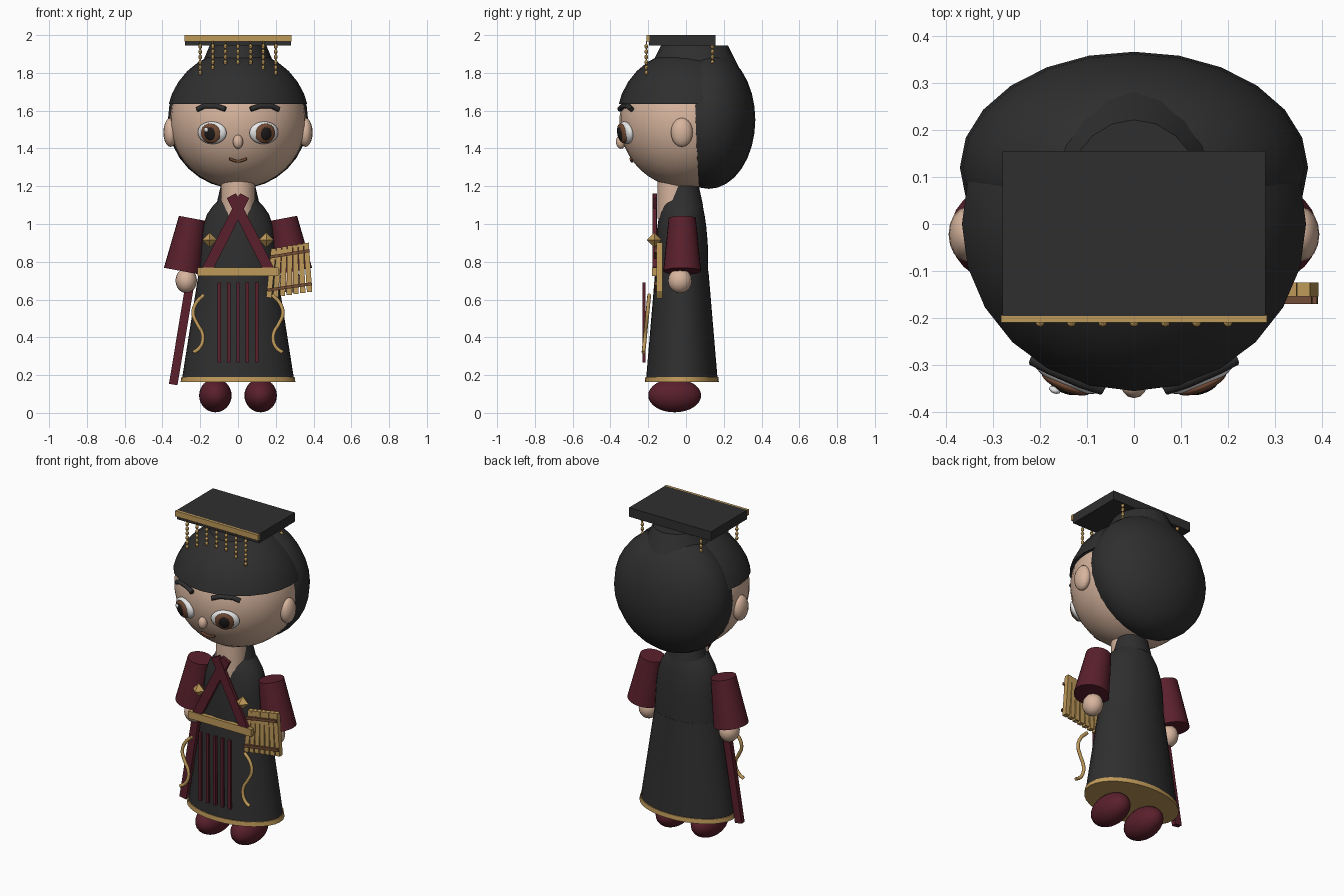
import bpy, bmesh, math
from mathutils import Vector, Matrix

if "Cube" in bpy.data.objects:
    bpy.data.objects.remove(bpy.data.objects["Cube"])


def mat(name, rgb):
    m = bpy.data.materials.new(name)
    m.diffuse_color = (*rgb, 1)
    m.use_nodes = True
    m.node_tree.nodes["Principled BSDF"].inputs["Base Color"].default_value = m.diffuse_color
    return m


BLACK = mat("black", (0.028, 0.028, 0.028))
MAROON = mat("maroon", (0.10, 0.014, 0.025))
GOLD = mat("gold", (0.52, 0.32, 0.10))
SKIN = mat("skin", (0.68, 0.46, 0.34))
WHITE = mat("white", (0.8, 0.8, 0.8))
BROWN = mat("brown", (0.17, 0.07, 0.035))
PUPIL = mat("pupil", (0.012, 0.01, 0.01))


def finish(bm, name, m, smooth=True):
    bmesh.ops.recalc_face_normals(bm, faces=bm.faces)
    me = bpy.data.meshes.new(name)
    bm.to_mesh(me)
    bm.free()
    me.materials.append(m)
    ob = bpy.data.objects.new(name, me)
    bpy.context.collection.objects.link(ob)
    if smooth:
        bpy.ops.object.select_all(action='DESELECT')
        ob.select_set(True)
        bpy.context.view_layer.objects.active = ob
        bpy.ops.object.shade_smooth_by_angle(angle=math.radians(40))
    return ob


def cut(bm, co, no):
    """Remove everything on the side the normal points to and close the hole."""
    r = bmesh.ops.bisect_plane(bm, geom=bm.verts[:] + bm.edges[:] + bm.faces[:],
                               plane_co=co, plane_no=no, clear_outer=True)
    edges = [e for e in r['geom_cut'] if isinstance(e, bmesh.types.BMEdge)]
    bmesh.ops.holes_fill(bm, edges=edges)


def ball(name, c, r, m, rot=Matrix(), seg=24, cuts=()):
    bm = bmesh.new()
    mx = Matrix.Translation(c) @ rot @ Matrix.Diagonal((*r, 1))
    bmesh.ops.create_uvsphere(bm, u_segments=seg, v_segments=max(6, seg * 2 // 3), radius=1, matrix=mx)
    for co, no in cuts:
        cut(bm, co, no)
    return finish(bm, name, m)


def box(name, c, size, m, tilt=0):
    bm = bmesh.new()
    mx = Matrix.Translation(c) @ Matrix.Rotation(tilt, 4, 'Y') @ Matrix.Diagonal((*size, 1))
    bmesh.ops.create_cube(bm, size=1, matrix=mx)
    return finish(bm, name, m, False)


def bar(name, a, b, w, d, m):
    """Flat bar between two points in an xz plane."""
    a, b = Vector(a), Vector(b)
    v = b - a
    return box(name, (a + b) / 2, (w, d, v.length), m, math.atan2(v.x, v.z))


def loft(name, rings, m, seg=32, cuts=()):
    """Closed stack of elliptical rings (cx, cy, z, rx, ry)."""
    bm = bmesh.new()
    loops = []
    for cx, cy, z, rx, ry in rings:
        loops.append([bm.verts.new((cx + rx * math.cos(2 * math.pi * i / seg),
                                    cy + ry * math.sin(2 * math.pi * i / seg), z)) for i in range(seg)])
    for p, q in zip(loops, loops[1:]):
        for i in range(seg):
            j = (i + 1) % seg
            bm.faces.new((p[i], p[j], q[j], q[i]))
    bm.faces.new(loops[0])
    bm.faces.new(loops[-1])
    for co, no in cuts:
        cut(bm, co, no)
    return finish(bm, name, m)


def tube(name, pts, r, m, smooth_path=True):
    cu = bpy.data.curves.new(name, 'CURVE')
    cu.dimensions = '3D'
    cu.bevel_depth = r
    cu.bevel_resolution = 2
    cu.use_fill_caps = True
    cu.resolution_u = 5
    s = cu.splines.new('BEZIER' if smooth_path else 'POLY')
    if smooth_path:
        s.bezier_points.add(len(pts) - 1)
        for bp, p in zip(s.bezier_points, pts):
            bp.co = p
            bp.handle_left_type = bp.handle_right_type = 'AUTO'
    else:
        s.points.add(len(pts) - 1)
        for sp, p in zip(s.points, pts):
            sp.co = (*p, 1)
    cu.materials.append(m)
    ob = bpy.data.objects.new(name, cu)
    bpy.context.collection.objects.link(ob)
    return ob


# Head, with a helper that finds points on the face
HC, HR = Vector((0, 0, 1.545)), Vector((0.36, 0.352, 0.355))
ball("head", HC, HR, SKIN, seg=32)


def on_face(x, z, out=0.0):
    y = -HR.y * math.sqrt(1 - (x / HR.x) ** 2 - ((z - HC.z) / HR.z) ** 2)
    n = Vector((x / HR.x ** 2, y / HR.y ** 2, (z - HC.z) / HR.z ** 2)).normalized()
    return Vector((x, y, z)) + n * out, n


# Hair: front cap and rounded back
ball("hair_cap", (0, 0, 1.545), (0.379, 0.368, 0.375), BLACK,
     cuts=[((0, 0, 1.635), (0, 0, -1)), ((0, 0.11, 0), (0, 1, 0))])
ball("hair_back", (0, 0.12, 1.552), (0.371, 0.247, 0.366), BLACK,
     cuts=[((0, 0.05, 1.5), (0, -1, -0.06))])

# Face details
ball("nose", (0, -0.345, 1.435), (0.027, 0.026, 0.037), SKIN, seg=12)
tube("mouth", [on_face(x, z, 0.004)[0] for x, z in
               ((-0.045, 1.348), (-0.02, 1.338), (0, 1.334), (0.02, 1.338), (0.045, 1.348))], 0.007, BROWN)
for s, side in ((-1, "left"), (1, "right")):
    ball(side + "_ear", (s * 0.357, -0.022, 1.485), (0.038, 0.058, 0.077), SKIN, seg=16)
    p, n = on_face(s * 0.137, 1.483)
    rot = n.to_track_quat('-Y', 'Z').to_matrix().to_4x4()
    ball(side + "_eye_white", p, (0.082, 0.03, 0.06), WHITE, rot)
    ball(side + "_iris", p + n * 0.02, (0.056, 0.017, 0.053), BROWN, rot)
    ball(side + "_pupil", p + n * 0.03, (0.033, 0.012, 0.036), PUPIL, rot)
    ball(side + "_eye_glint", p + n * 0.037 + Vector((-0.018, 0, 0.022)), (0.013, 0.008, 0.013), WHITE, rot, 10)
    tube(side + "_eyebrow", [on_face(s * x, z, 0.01)[0] for x, z in
                             ((0.21, 1.605), (0.175, 1.622), (0.11, 1.622), (0.065, 1.606))], 0.014, BLACK, False)

# Flat-topped crown with gold front edge
loft("crown_base", [(0, 0.045, 1.80, 0.215, 0.25), (0, 0.045, 1.85, 0.19, 0.225),
                    (0, 0.045, 1.945, 0.15, 0.177)], BLACK, 20)
box("crown_board", (0, -0.02, 1.972), (0.56, 0.352, 0.056), BLACK)
box("crown_trim", (0, -0.202, 1.983), (0.566, 0.016, 0.034), GOLD)


# Hanging bead strings
def bead_string(x, y, bottom):
    tube("bead_cord", [(x, y, 1.97), (x, y, bottom)], 0.003, GOLD, False)
    z = 1.94
    while z > bottom - 0.005:
        ball("bead", (x, y, z), (0.01, 0.01, 0.013), GOLD, seg=8)
        z -= 0.028


for i in range(7):
    bead_string(-0.2 + i * 0.4 / 6, -0.21, 1.8)
for x in (-0.2, 0.2):
    bead_string(x, 0.14, 1.845)

# Neck and standing collar open at the front
loft("neck", [(0, -0.06, 1.03, 0.092, 0.092), (0, -0.06, 1.25, 0.088, 0.092)], SKIN, 24)
loft("collar", [(0, -0.015, 1.10, 0.115, 0.105), (0, -0.015, 1.2, 0.092, 0.083)], BLACK, 24,
     cuts=[((0, -0.07, 1.15), (0, -1, 0.35))])

# Robe
CY = -0.022
loft("robe_top", [(0, CY, z, rx, ry) for z, rx, ry in
                  ((0.74, 0.207, 0.14), (0.9, 0.198, 0.137), (0.98, 0.188, 0.13), (1.05, 0.165, 0.12),
                   (1.1, 0.13, 0.11), (1.135, 0.09, 0.098))], BLACK)
loft("robe_skirt", [(0, CY, 0.17, 0.298, 0.19), (0, CY, 0.75, 0.207, 0.141)], BLACK)
loft("hem_trim", [(0, CY, 0.163, 0.304, 0.196), (0, CY, 0.19, 0.300, 0.193)], GOLD)
box("belt", (0, -0.166, 0.748), (0.43, 0.026, 0.045), GOLD)

# Arms, hands, lapels, brooches, ribbons, shoes
for s, side in ((-1, "left"), (1, "right")):
    bm = bmesh.new()
    a, b = Vector((s * 0.242, -0.02, 1.03)), Vector((s * 0.294, -0.02, 0.75))
    q = (a - b).to_track_quat('Z', 'Y').to_matrix().to_4x4()
    bmesh.ops.create_cone(bm, cap_ends=True, segments=24, radius1=0.1, radius2=0.072,
                          depth=(a - b).length, matrix=Matrix.Translation((a + b) / 2) @ q)
    finish(bm, side + "_sleeve", MAROON)
    ball(side + "_hand", (s * 0.274, -0.032, 0.7), (0.057, 0.063, 0.066), SKIN, seg=16)
    bar(side + "_lapel", (-s * 0.035, -0.165 - s * 0.002, 1.15), (s * 0.163, -0.165 - s * 0.002, 0.76),
        0.055, 0.02, MAROON)
    bm = bmesh.new()
    bmesh.ops.create_cone(bm, segments=4, radius1=0.04, radius2=0, depth=0.04,
                          matrix=Matrix.Translation((s * 0.15, -0.168, 0.935)))
    bmesh.ops.create_cone(bm, segments=4, radius1=0, radius2=0.04, depth=0.04,
                          matrix=Matrix.Translation((s * 0.15, -0.168, 0.895)))
    finish(bm, side + "_brooch", GOLD, False)
    ribbon = ((0.18, 0.625), (0.222, 0.58), (0.237, 0.525), (0.215, 0.47),
              (0.19, 0.425), (0.187, 0.38), (0.207, 0.34), (0.236, 0.32))
    tube(side + "_ribbon", [(s * x, -0.225 + (z - 0.32) * 0.1, z) for x, z in ribbon], 0.01, GOLD)
    ball(side + "_shoe", (s * 0.12, -0.06, 0.092), (0.086, 0.14, 0.089), MAROON)

# Stripes down the skirt front
for i in range(5):
    box("skirt_stripe", (-0.1 + i * 0.05, -0.222, 0.478), (0.018, 0.016, 0.425), MAROON)

# Staff held in one hand
bar("staff", (-0.255, -0.035, 0.68), (-0.343, -0.035, 0.15), 0.046, 0.03, MAROON)

# Bamboo slat scroll, slightly fanned, with two binding cords
for i in range(7):
    t = i / 6 - 0.5
    bar("scroll_slat", (0.275 + t * 0.172, -0.14, 0.885 + t * 0.03),
        (0.271 + t * 0.216, -0.14, 0.625 + t * 0.03), 0.028, 0.03, GOLD)
for z, w in ((0.842, 0.105), (0.667, 0.117)):
    bar("scroll_cord", (0.274 - w, -0.162, z - 0.017), (0.274 + w, -0.162, z + 0.017), 0.016, 0.016, BROWN)
